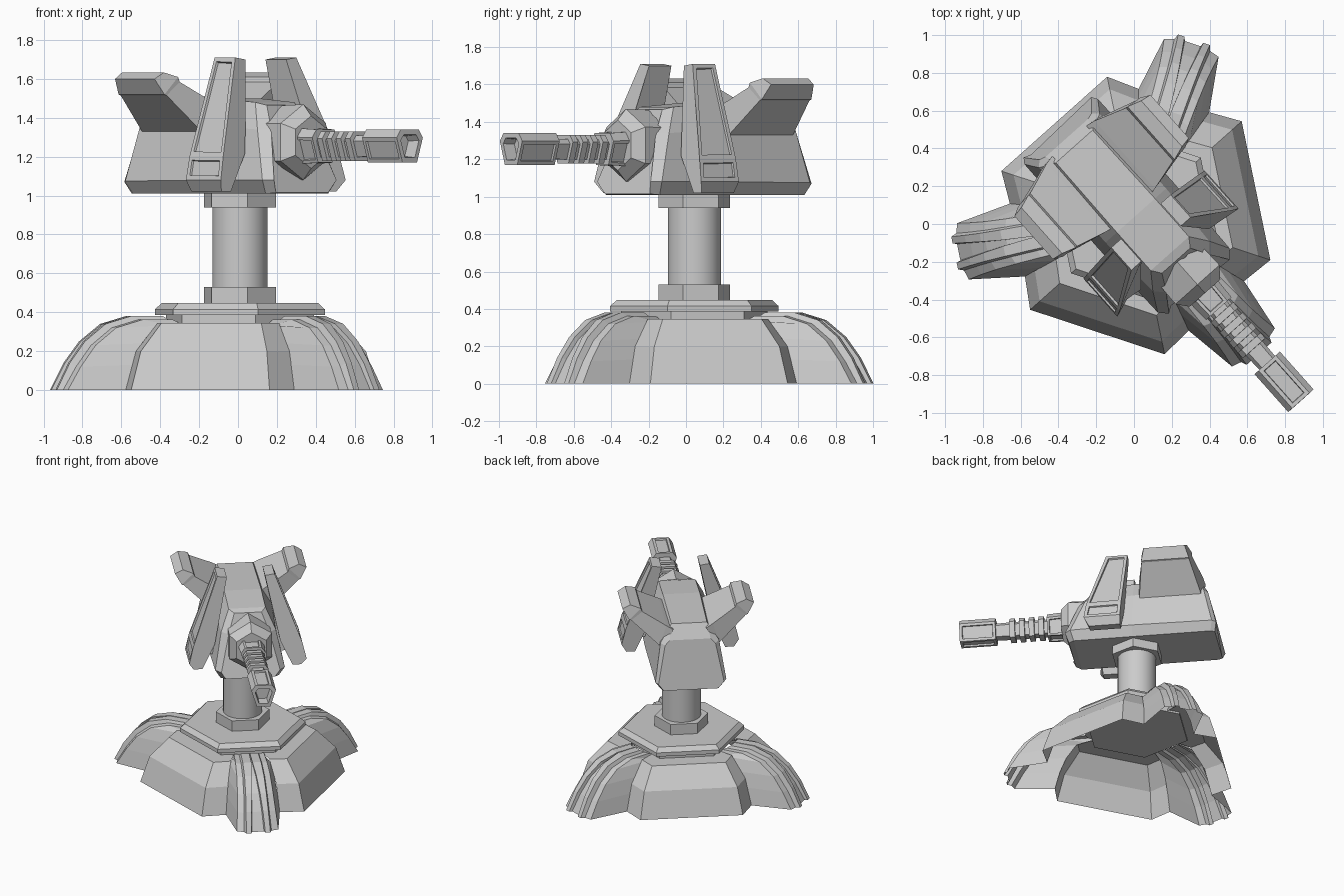
import bpy, bmesh, math
from mathutils import Matrix

if "Cube" in bpy.data.objects:
    bpy.data.objects.remove(bpy.data.objects["Cube"])

# Local frame: +x along the barrel, +y to its left, yawed into the world
FRAME = Matrix.Translation((0.01, 0.045, 0)) @ Matrix.Rotation(math.radians(-48.3), 4, 'Z')


def finish(name, bm, turn=0.0):
    bmesh.ops.remove_doubles(bm, verts=bm.verts, dist=1e-5)
    bmesh.ops.recalc_face_normals(bm, faces=bm.faces)
    bm.transform(FRAME @ Matrix.Rotation(math.radians(turn), 4, 'Z'))
    me = bpy.data.meshes.new(name)
    bm.to_mesh(me)
    bm.free()
    ob = bpy.data.objects.new(name, me)
    bpy.context.collection.objects.link(ob)
    return ob


def loft(rings, closed=True, caps=True):
    """Skin a list of equally long point rings."""
    bm = bmesh.new()
    vs = [[bm.verts.new(p) for p in r] for r in rings]
    n = len(vs[0])
    for a, b in zip(vs, vs[1:]):
        for i in range(n if closed else n - 1):
            j = (i + 1) % n
            bm.faces.new((a[i], a[j], b[j], b[i]))
    if caps:
        bm.faces.new(vs[0])
        bm.faces.new(vs[-1])
    bmesh.ops.recalc_face_normals(bm, faces=bm.faces)
    return bm


def panel(bm, test, thick, depth):
    """Sink a panel into every face that passes the test."""
    bm.normal_update()
    for f in [f for f in bm.faces if test(f)]:
        bmesh.ops.inset_region(bm, faces=[f], thickness=thick)
        bmesh.ops.inset_region(bm, faces=[f], thickness=0.004, depth=-depth)


def turned(name, profile, n, offset=0.0):
    """Vertical n-sided body from (radius, z) pairs."""
    rings = [[(r * math.cos(offset + math.tau * i / n), r * math.sin(offset + math.tau * i / n), z)
              for i in range(n)] for r, z in profile]
    return finish(name, loft(rings))


def mirrored(half):
    """Half section (x, y, z) to a full ring, mirrored in y."""
    return half + [(x, -y, z) for x, y, z in reversed(half)]


def along(stations, zc=1.253):
    """Six-sided gun section, narrow at the bottom, from (x, half size)."""
    return [mirrored([(x, 0.55 * h, zc - 0.93 * h), (x, h, zc + 0.5 * h), (x, 0.68 * h, zc + 0.97 * h)])
            for x, h in stations]


# ---- base: three skirt plates and three feet
for k in range(3):
    rings = []
    for s, z in ((1, 0), (0.91, 0.2), (0.72, 0.345), (0.5, 0.345)):
        rings.append([(s * r * math.cos(math.radians(a)), s * r * math.sin(math.radians(a)), z)
                      for a, r in ((-43, 0.67), (-30, 0.75), (30, 0.75), (43, 0.67))])
    finish("skirt_plate", loft(rings, closed=False, caps=False), 60 + 120 * k)

    # each foot: side walls meet the plates, raised ribs, central groove
    rings = []
    for r, z, w, s, out in ((0.98, 0, 0.052, 1, 0.152), (0.91, 0.14, 0.042, 0.94, 0.14),
                            (0.83, 0.25, 0.03, 0.86, 0.13), (0.72, 0.34, 0.016, 0.74, 0.122),
                            (0.58, 0.382, 0.004, 0.62, 0.115), (0.42, 0.382, 0.003, 0.5, 0.11)):
        low = max(z - 0.02, 0)
        half = [(min(0.64 * s, r - 0.05), 0.197 * s, max(min(z, 0.345) - 0.01, 0)),
                (r - 0.045, out, low), (r - 0.03, out * 0.66, low), (r, out * 0.58, z),
                (r, w, z), (r - 0.022, w * 0.85, max(z - 0.012, 0))]
        rings.append(mirrored(half))
    finish("foot", loft(rings, closed=False, caps=False), 120 * k)

# ---- hexagonal deck, collars and pole
H = math.radians(30)
turned("deck_drum", [(0.40, 0.33), (0.40, 0.39)], 6, H)
turned("deck", [(0.46, 0.385), (0.46, 0.415), (0.425, 0.447)], 6, H)
turned("lower_collar", [(0.195, 0.44), (0.195, 0.53)], 6, H)
turned("upper_collar", [(0.195, 0.94), (0.195, 1.02)], 6, H)
pole = turned("pole", [(0.142, 0.5), (0.142, 0.98)], 32)
for p in pole.data.polygons:
    p.use_smooth = abs(p.normal.z) < 0.5

# ---- turret hull
hull = [
    [(-0.61, 0.20, 1.01), (-0.625, 0.24, 1.07), (-0.56, 0.185, 1.35), (-0.55, 0.15, 1.385)],
    [(-0.58, 0.215, 1.01), (-0.595, 0.26, 1.075), (-0.53, 0.215, 1.36), (-0.49, 0.13, 1.49)],
    [(0.0, 0.215, 1.01), (0.0, 0.265, 1.08), (0.0, 0.215, 1.36), (0.0, 0.135, 1.50)],
    [(0.44, 0.215, 1.01), (0.46, 0.255, 1.08), (0.36, 0.20, 1.34), (0.27, 0.135, 1.48)],
    [(0.48, 0.18, 1.015), (0.505, 0.215, 1.08), (0.41, 0.15, 1.34), (0.32, 0.10, 1.465)],
]
finish("turret_hull", loft([mirrored(h) for h in hull]))

for side in (1, -1):
    # rear wings rising outward from the roof, with a stepped tip
    sections = [
        (-0.53, -0.03, 0.12, 1.46, 0.19, 1.30),
        (-0.52, -0.04, 0.17, 1.49, 0.22, 1.33),
        (-0.46, -0.085, 0.34, 1.585, 0.42, 1.515),
        (-0.46, -0.085, 0.35, 1.61, 0.435, 1.52),
        (-0.435, -0.11, 0.425, 1.633, 0.482, 1.60),
    ]
    finish("rear_wing", loft([[(a, side * yt, zt), (b, side * yt, zt), (b - 0.01, side * yb, zb),
                               (a + 0.01, side * yb, zb)] for a, b, yt, zt, yb, zb in sections]))

    # leaning side shields with sunk panels
    front = [(0.30, 0.395, 1.02), (0.335, 0.43, 1.08), (0.32, 0.40, 1.205), (0.20, 0.21, 1.71),
             (0.20, 0.14, 1.70), (0.31, 0.24, 1.22), (0.30, 0.33, 1.02)]
    back = [0.07, 0.065, 0.06, 0.04, 0.04, 0.06, 0.07]
    bm = loft([[(x, side * y, z) for x, y, z in front],
               [(b, side * y, z) for b, (x, y, z) in zip(back, front)]])
    panel(bm, lambda f: f.normal.y * side > 0.75 and len(f.verts) == 4
          and f.calc_center_median().z > 1.2, 0.032, 0.012)
    panel(bm, lambda f: f.normal.y * side > 0.75 and 1.1 < f.calc_center_median().z < 1.18
          and f.calc_area() > 0.02, 0.034, 0.01)
    finish("side_shield", bm)
    # bracket joining shield and hull
    bm = loft([[(x, side * y, z) for x, z in ((0.1, 1.12), (0.26, 1.12), (0.24, 1.34), (0.1, 1.34))]
               for y in (0.18, 0.30)])
    finish("shield_bracket", bm)

# ---- gun: hexagonal boss, mount block, ribbed barrel, muzzle
rings = [[(x, r * math.cos(math.tau * (i + 0.5) / 6), 1.275 + r * math.sin(math.tau * (i + 0.5) / 6) * 1.08)
          for i in range(6)] for x, r in ((0.33, 0.175), (0.49, 0.18), (0.55, 0.125))]
finish("gun_boss", loft(rings))

bm = loft(along([(0.45, 0.10), (0.66, 0.09)]))
panel(bm, lambda f: abs(f.normal.x) < 0.3 and f.calc_area() > 0.02, 0.022, 0.012)
finish("gun_mount_block", bm)

ribs = [(0.64, 0.058)]
for i in range(4):
    x = 0.685 + i * 0.072
    ribs += [(x, 0.058), (x + 0.001, 0.08), (x + 0.04, 0.08), (x + 0.041, 0.058)]
ribs += [(1.06, 0.055)]
finish("ribbed_barrel", loft(along(ribs)))

bm = loft(along([(1.045, 0.09), (1.313, 0.09), (1.314, 0.062), (1.24, 0.055)]))
panel(bm, lambda f: abs(f.normal.x) < 0.1 and f.calc_area() > 0.025
      and max(v.co.x for v in f.verts) > 1.31, 0.028, 0.012)
finish("muzzle", bm)
